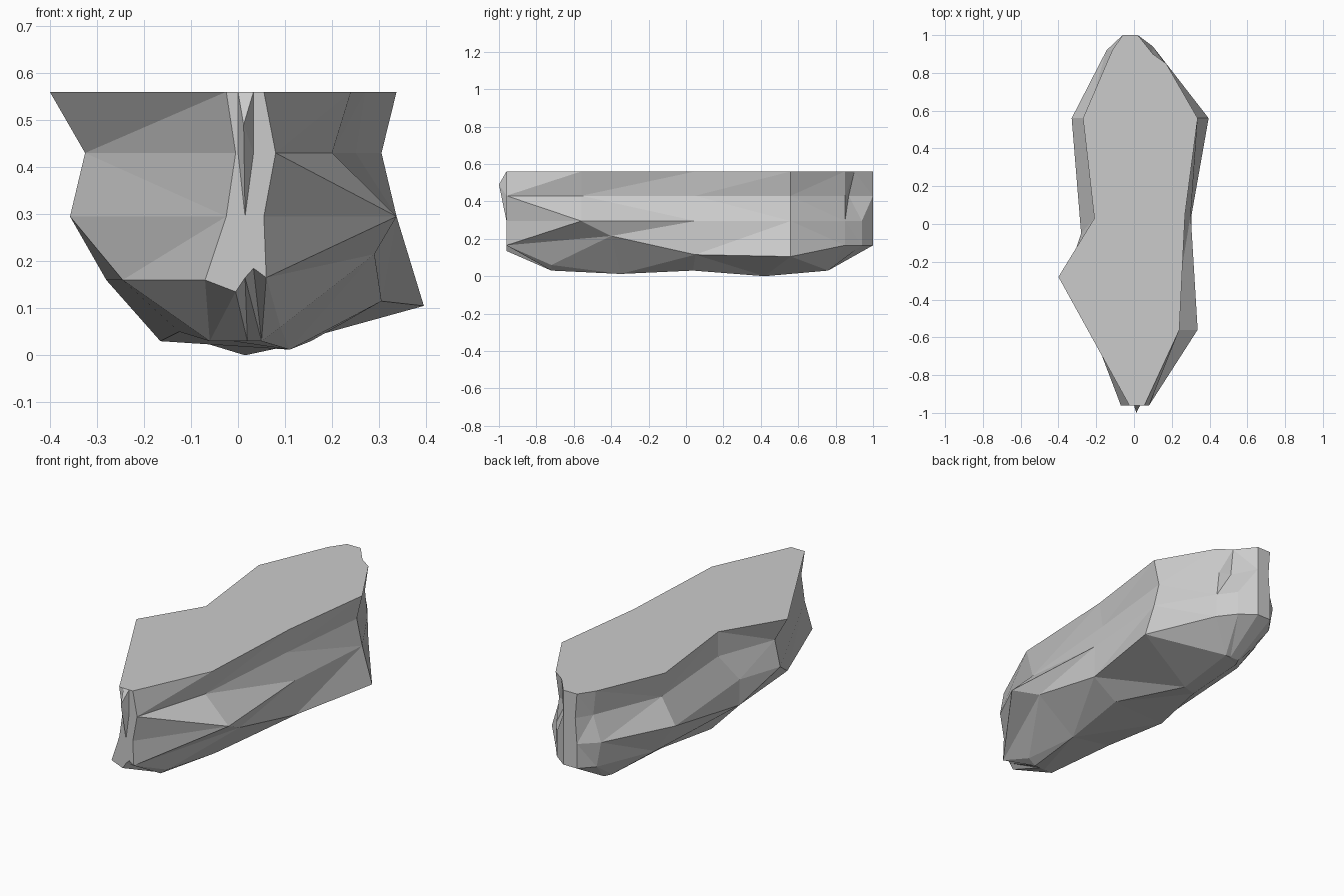
import bpy, bmesh

# Stations run counter-clockwise round the slab:
# y, x at four levels going down, height of the lower rim, keel x, keel z
stations = [
    (-0.96, 0.055, 0.08, 0.055, 0.06, 0.165, 0.09, 0.06),
    (-0.56, 0.24, 0.20, 0.337, 0.29, 0.215, 0.11, 0.012),
    (0.05, 0.27, 0.25, 0.30, 0.305, 0.115, 0.155, 0.03),
    (0.56, 0.337, 0.305, 0.337, 0.395, 0.105, 0.015, 0.0),
    (0.85, 0.17, 0.15, 0.165, 0.17, 0.165, 0.03, 0.03),
    (0.94, 0.10, 0.09, 0.10, 0.10, 0.165, 0.0, 0.03),
    (1.00, 0.02, 0.02, 0.02, 0.02, 0.165, -0.02, 0.03),
    (1.00, -0.06, -0.05, -0.06, -0.06, 0.165, -0.05, 0.03),
    (0.92, -0.115, -0.10, -0.145, -0.12, 0.16, -0.07, 0.03),
    (0.56, -0.27, -0.25, -0.33, -0.21, 0.13, -0.10, 0.035),
    (0.03, -0.21, -0.21, -0.28, -0.28, 0.16, -0.165, 0.03),
    (-0.28, -0.40, -0.325, -0.357, -0.245, 0.16, -0.125, 0.05),
    (-0.96, -0.025, -0.005, -0.025, -0.07, 0.16, -0.06, 0.03),
    (-0.96, 0.0, 0.0, -0.003, -0.005, 0.135, -0.01, 0.03),
    (-0.96, 0.015, 0.013, 0.015, 0.015, 0.165, 0.02, 0.03),
    (-0.96, 0.033, 0.033, 0.033, 0.033, 0.185, 0.05, 0.03),
]

bm = bmesh.new()
rings = []
for level, z in enumerate((0.56, 0.43, 0.295)):
    rings.append([bm.verts.new((s[1 + level], s[0], z)) for s in stations])
rings.append([bm.verts.new((s[4], s[0], s[5])) for s in stations])
rings.append([bm.verts.new((s[6], s[0] * 0.75, s[7])) for s in stations])

# Local setbacks: (level, station) -> y
for (level, i), y in {(1, 1): -0.56, (3, 1): -0.4, (0, 5): 0.9, (1, 5): 0.87,
                      (2, 10): -0.05, (3, 10): -0.05, (3, 11): -0.5,
                      (4, 1): -0.35, (4, 4): 0.76, (4, 5): 0.76, (4, 6): 0.76,
                      (4, 7): 0.76, (4, 8): 0.72, (4, 9): 0.35,
                      (4, 11): -0.35}.items():
    rings[level][i].co.y = y

# Small beak at the front tip
rings[1][14].co = (0.012, -1.0, 0.49)

# Layered side faces, flat top and keel; diagonals chosen per band
n = len(stations)
for k, (upper, lower) in enumerate(zip(rings, rings[1:])):
    for i in range(n):
        j = (i + 1) % n
        a, b, c, d = upper[i], lower[i], lower[j], upper[j]
        if k in (0, 1) and i < 3:
            tris = ((a, b, c), (a, c, d)) if k == 1 else ((a, b, d), (b, c, d))
        elif (k, i) == (2, 0):
            tris = ((a, b, d), (b, c, d))
        else:
            tris = ((a, b, c, d),)
        for t in tris:
            bm.faces.new(t)
bm.faces.new(rings[0])
bm.faces.new(rings[-1][::-1])

bmesh.ops.triangulate(bm, faces=bm.faces)
bmesh.ops.recalc_face_normals(bm, faces=bm.faces)
# Merge coplanar triangles so broad facets stay clean
bmesh.ops.dissolve_limit(bm, angle_limit=0.03, verts=bm.verts, edges=bm.edges)

mesh = bpy.data.meshes.new("rock_slab")
bm.to_mesh(mesh)
bm.free()
rock = bpy.data.objects.new("rock_slab", mesh)
bpy.context.collection.objects.link(rock)
